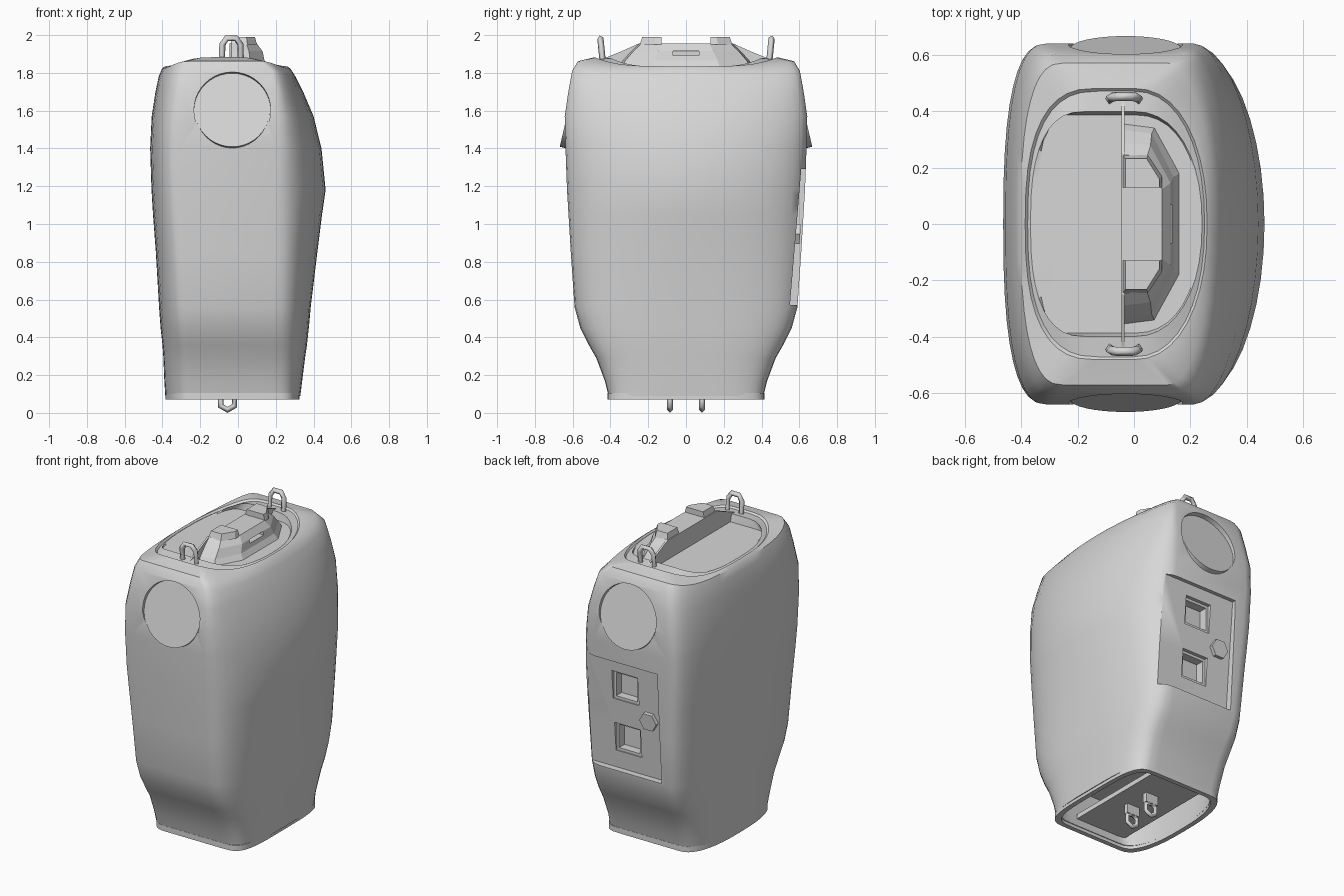
import bpy, bmesh, math
from mathutils import Vector

cube = bpy.data.objects.get("Cube")
if cube:
    bpy.data.objects.remove(cube, do_unlink=True)

grey = bpy.data.materials.new("light_grey")
grey.use_nodes = True
grey.diffuse_color = (0.68, 0.68, 0.68, 1)
grey.node_tree.nodes["Principled BSDF"].inputs["Base Color"].default_value = grey.diffuse_color


def loft(name, rings):
    """Closed solid through rings of equal point count."""
    bm = bmesh.new()
    loops = [[bm.verts.new(p) for p in ring] for ring in rings]
    for a, b in zip(loops, loops[1:]):
        for i in range(len(a)):
            j = (i + 1) % len(a)
            bm.faces.new((a[i], a[j], b[j], b[i]))
    bm.faces.new(loops[0][::-1])
    bm.faces.new(loops[-1])
    bmesh.ops.recalc_face_normals(bm, faces=bm.faces)
    me = bpy.data.meshes.new(name)
    bm.to_mesh(me)
    bm.free()
    ob = bpy.data.objects.new(name, me)
    bpy.context.collection.objects.link(ob)
    me.materials.append(grey)
    return ob


def box(name, lo, hi):
    (x, y, z), (X, Y, Z) = lo, hi
    return loft(name, [[(x, y, h), (X, y, h), (X, Y, h), (x, Y, h)] for h in (z, Z)])


def cylinder(name, base, axis, radius, length, sides=40):
    axis = Vector(axis).normalized()
    q = axis.to_track_quat('Z', 'Y')
    rings = []
    for h in (0, length):
        rings.append([Vector(base) + q @ Vector((radius * math.cos(t), radius * math.sin(t), h))
                      for t in (math.tau * i / sides for i in range(sides))])
    return loft(name, rings)


def activate(ob):
    bpy.ops.object.select_all(action='DESELECT')
    ob.select_set(True)
    bpy.context.view_layer.objects.active = ob


def cut(ob, cutter):
    cutter.hide_render = True
    mod = ob.modifiers.new("cut", 'BOOLEAN')
    mod.operation, mod.solver, mod.object = 'DIFFERENCE', 'EXACT', cutter
    activate(ob)
    bpy.ops.object.modifier_apply(modifier=mod.name)
    bpy.data.objects.remove(cutter, do_unlink=True)


def smooth(ob, angle=32):
    activate(ob)
    bpy.ops.object.shade_smooth_by_angle(angle=math.radians(angle))


def section(z, xl, xr, y, xs, n, lift=0, corner=0.15, steps=20):
    """Flat ends, a bulged +x side and a squarer -x side; lift raises the ends."""
    pts = []
    for x0, x1, p, start in ((xs, xr, n, -90), (xl + corner, xl, 2.6, 90)):
        for i in range(steps + 1):
            t = math.radians(start + 180 * i / steps)
            c, s = abs(math.cos(t)) ** (2 / p), math.sin(t)
            rise = lift * s ** 4
            s = math.copysign(abs(s) ** (2 / p), s)
            pts.append((x0 + (x1 - x0) * c, y * s, z + rise))
    return pts


# Main shell: underside cavity, tapered sides, shoulder and shallow hatch tray
body = loft("body_shell", [section(*row) for row in (
    (0.4, -0.37, 0.33, 0.48, 0.15, 3),
    (0.09, -0.355, 0.3, 0.38, 0.15, 4),
    (0.09, -0.385, 0.33, 0.41, 0.17, 3.5),
    (0.17, -0.39, 0.34, 0.43, 0.17, 3.2),
    (0.29, -0.395, 0.355, 0.475, 0.18, 3),
    (0.36, -0.4, 0.365, 0.515, 0.18, 2.9),
    (0.45, -0.41, 0.375, 0.56, 0.18, 2.7),
    (0.56, -0.418, 0.385, 0.59, 0.19, 2.5),
    (0.85, -0.435, 0.42, 0.61, 0.2, 2.2),
    (1.05, -0.45, 0.445, 0.622, 0.2, 2.1),
    (1.18, -0.458, 0.464, 0.63, 0.2, 2),
    (1.4, -0.465, 0.442, 0.638, 0.21, 2),
    (1.57, -0.457, 0.4, 0.642, 0.21, 2),
    (1.7, -0.437, 0.345, 0.623, 0.2, 2),
    (1.78, -0.42, 0.305, 0.603, 0.18, 2, 0.03),
    (1.822, -0.403, 0.278, 0.572, 0.12, 2, 0.04),
    (1.835, -0.387, 0.26, 0.482, 0, 2.2, 0.048, 0.25),
    (1.825, -0.378, 0.251, 0.472, 0, 2.2, 0.048, 0.25),
    (1.832, -0.368, 0.242, 0.4, 0, 2.2, 0.048, 0.2),
    (1.832, -0.345, 0.235, 0.388, 0, 2.3, 0, 0.1),
)])

# Tilted round lamps set into both ends
for side, name in ((-1, "front_lamp"), (1, "back_lamp")):
    axis = Vector((0, side * 0.39, 0.09)).normalized()
    centre = Vector((-0.03, side * 0.62, 1.6))
    cut(body, cylinder("lamp_cutter", centre, axis, 0.203, 0.2))
    lamp = cylinder(name, centre - axis * 0.08, axis, 0.197, 0.084)
    smooth(lamp)

# Back control panel recess with a leaning floor and two stepped sockets
lo, hi = (0.57, 0.55), (1.29, 0.61)
cut(body, loft("panel_cutter", [
    [(-0.24, y, z), (0.42, y, z), (0.42, 0.8, z), (-0.24, 0.8, z)] for z, y in (lo, hi)]))
for zc in (0.775, 1.12):
    y = lo[1] + (zc - lo[0]) * (hi[1] - lo[1]) / (hi[0] - lo[0])
    for half, depth in ((0.092, 0.015), (0.075, 0.07)):
        cut(body, box("socket_cutter", (0.015 - half, y - depth, zc - half),
                      (0.015 + half, 0.8, zc + half)))
cylinder("panel_knob", (-0.15, 0.555, 0.95), (0, 1, -0.09), 0.06, 0.05, 6)
smooth(body)

# Bottom rim: a thin frame around the cavity
rim = loft("bottom_rim", [section(z, -0.385, 0.325, 0.415, 0.17, 4) for z in (0.07, 0.105)])
cut(rim, loft("rim_cutter", [section(z, -0.355, 0.295, 0.385, 0.15, 4) for z in (0.0, 0.2)]))
smooth(rim)
box("latch_plate", (-0.26, -0.4, 0.15), (0.1, 0.4, 0.18))


# Handle on the top hatch: stepped half octagon
def half_octagon(x, y, z):
    return [(-0.04, -y, z), (x * 0.45, -y * 0.96, z), (x, -y * 0.5, z),
            (x, y * 0.5, z), (x * 0.45, y * 0.96, z), (-0.04, y, z)]


handle = loft("hatch_handle", [half_octagon(*r) for r in (
    (0.165, 0.36, 1.825), (0.14, 0.335, 1.865), (0.13, 0.29, 1.915), (0.1, 0.247, 1.955))])
cut(handle, box("slot_cutter", (0.1, -0.07, 1.892), (0.3, 0.07, 1.915)))

# Upright spine between the flat tray and the handle
profile = [(-0.44, 1.82), (0.44, 1.82), (0.44, 1.875), (0.34, 1.915), (0.25, 1.955),
           (-0.25, 1.955), (-0.34, 1.915), (-0.44, 1.875)]
loft("hatch_spine", [[(x, y, z) for y, z in profile] for x in (-0.045, -0.033)])

# Raised grip blocks on the handle ends
for s, name in ((-1, "front_grip"), (1, "back_grip")):
    base = [(-0.04, 0.13), (0.1, 0.13), (0.1, 0.17), (0.05, 0.245), (-0.04, 0.245)]
    top = [(-0.03, 0.13), (0.09, 0.13), (0.09, 0.16), (0.045, 0.232), (-0.03, 0.232)]
    loft(name, [[(x, s * y, z) for x, y in ring] for ring, z in ((base, 1.95), (top, 1.99))])


# Bent-wire loops: carrying loops on top, latch rings below
def wire(name, points, radius, cyclic=False):
    cu = bpy.data.curves.new(name, 'CURVE')
    cu.dimensions = '3D'
    cu.bevel_depth, cu.bevel_resolution, cu.use_fill_caps = radius, 0, True
    sp = cu.splines.new('POLY')
    sp.points.add(len(points) - 1)
    for p, co in zip(sp.points, points):
        p.co = (*co, 1)
    sp.use_cyclic_u = cyclic
    cu.materials.append(grey)
    ob = bpy.data.objects.new(name, cu)
    bpy.context.collection.objects.link(ob)
    activate(ob)
    bpy.ops.object.convert(target='MESH')


arch = [(-0.05, 1.85), (-0.048, 1.95), (-0.025, 1.983), (0.025, 1.983), (0.048, 1.95), (0.05, 1.85)]
for s, side in ((-1, "front"), (1, "back")):
    wire(side + "_carry_loop",
         [(x - 0.035, s * (0.44 + (z - 1.85) * 0.1), z) for x, z in arch], 0.017)
    ring = [(-0.055 + 0.042 * math.sin(math.tau * i / 6), s * 0.085,
             0.058 + 0.042 * math.cos(math.tau * i / 6)) for i in range(6)]
    wire(side + "_latch_ring", ring, 0.016, True)
    box(side + "_latch_post", (-0.1, s * 0.085 - 0.015, 0.09), (-0.01, s * 0.085 + 0.015, 0.16))
